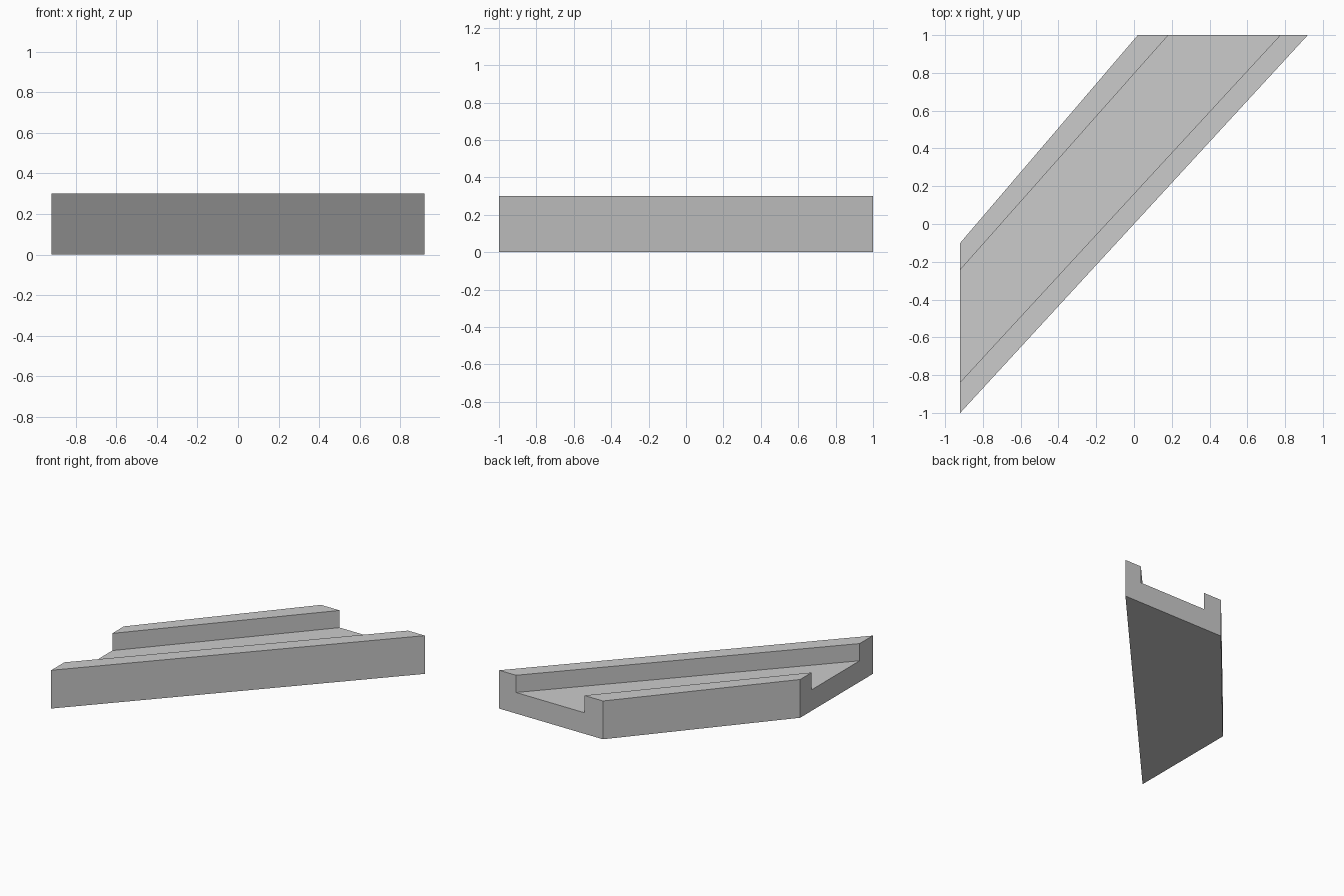
import bpy, bmesh

if "Cube" in bpy.data.objects:
    bpy.data.objects.remove(bpy.data.objects["Cube"])

TOP, FLOOR = 0.30, 0.165
X_LEFT, Y_BACK = -0.92, 1.0

# Rail edges, front to back: (y on the left cut, x on the back cut)
front_out, front_in = (-1.0, 0.92), (-0.837, 0.774)
back_in, back_out = (-0.243, 0.182), (-0.10, 0.02)

# U-shaped channel section as (edge, height)
profile = [(front_out, 0), (front_out, TOP), (front_in, TOP), (front_in, FLOOR),
           (back_in, FLOOR), (back_in, TOP), (back_out, TOP), (back_out, 0)]

# Sweep the section between the left cut and the back cut
bm = bmesh.new()
left = [bm.verts.new((X_LEFT, e[0], z)) for e, z in profile]
back = [bm.verts.new((e[1], Y_BACK, z)) for e, z in profile]
n = len(profile)
for i in range(n):
    j = (i + 1) % n
    bm.faces.new((left[i], left[j], back[j], back[i]))

# Mitred end faces
bm.faces.new(left)
bm.faces.new(back)
bmesh.ops.recalc_face_normals(bm, faces=bm.faces)

mesh = bpy.data.meshes.new("channel_segment")
bm.to_mesh(mesh)
bm.free()
bpy.context.collection.objects.link(bpy.data.objects.new("channel_segment", mesh))
